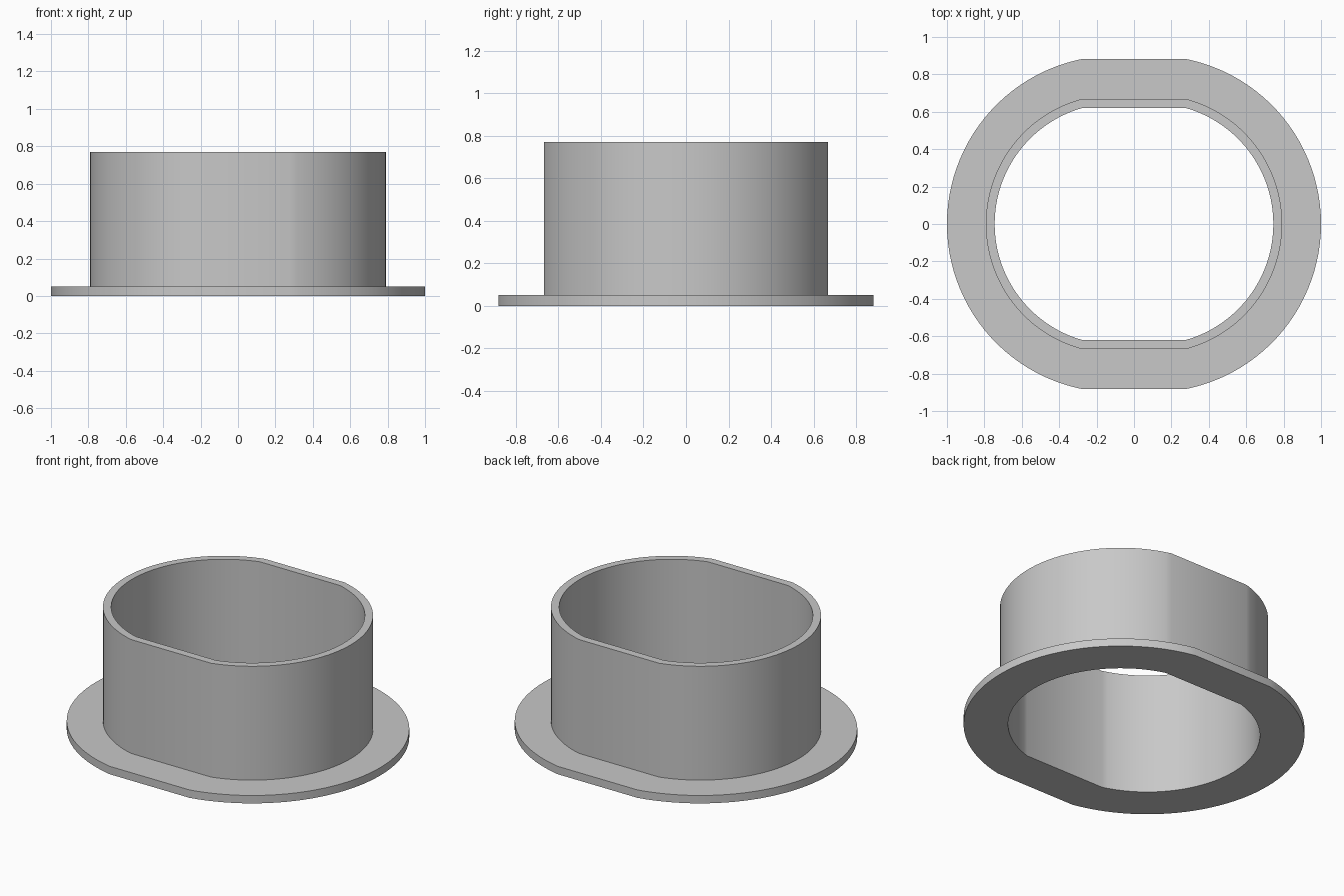
import bpy, bmesh, math

cube = bpy.data.objects.get("Cube")
if cube:
    bpy.data.objects.remove(cube, do_unlink=True)

FLAT = 0.28      # half length of the straight sides
CENTRE = 0.10    # x offset of each end arc's centre
STEPS = 48       # segments per end arc

grey = bpy.data.materials.new("light_grey")
grey.use_nodes = True
colour = (0.58, 0.58, 0.58, 1)
grey.diffuse_color = colour
grey.node_tree.nodes["Principled BSDF"].inputs["Base Color"].default_value = colour


def outline(radius):
    """Two end arcs joined by straight front and back sides."""
    span = math.acos((FLAT - CENTRE) / radius)
    points = []
    for side in (1, -1):
        for i in range(STEPS + 1):
            a = -span + 2 * span * i / STEPS
            points.append((side * (CENTRE + radius * math.cos(a)),
                           side * radius * math.sin(a)))
    return points


# Wall section as (arc radius, height), swept around the outline
FLANGE, OUTER, INNER = 0.90, 0.692, 0.645
THICK, TOP = 0.05, 0.77
section = [(INNER, 0), (FLANGE, 0), (FLANGE, THICK),
           (OUTER, THICK), (OUTER, TOP), (INNER, TOP)]

bm = bmesh.new()
rings = [[bm.verts.new((x, y, z)) for x, y in outline(r)] for r, z in section]
for lower, upper in zip(rings, rings[1:] + rings[:1]):
    n = len(lower)
    for i in range(n):
        j = (i + 1) % n
        bm.faces.new((lower[i], lower[j], upper[j], upper[i]))
bmesh.ops.recalc_face_normals(bm, faces=bm.faces)

mesh = bpy.data.meshes.new("flanged_sleeve")
bm.to_mesh(mesh)
bm.free()
mesh.materials.append(grey)
sleeve = bpy.data.objects.new("flanged_sleeve", mesh)
bpy.context.collection.objects.link(sleeve)

# Smooth walls with crisp rims
bpy.ops.object.select_all(action="DESELECT")
sleeve.select_set(True)
bpy.context.view_layer.objects.active = sleeve
bpy.ops.object.shade_smooth_by_angle(angle=math.radians(30))
